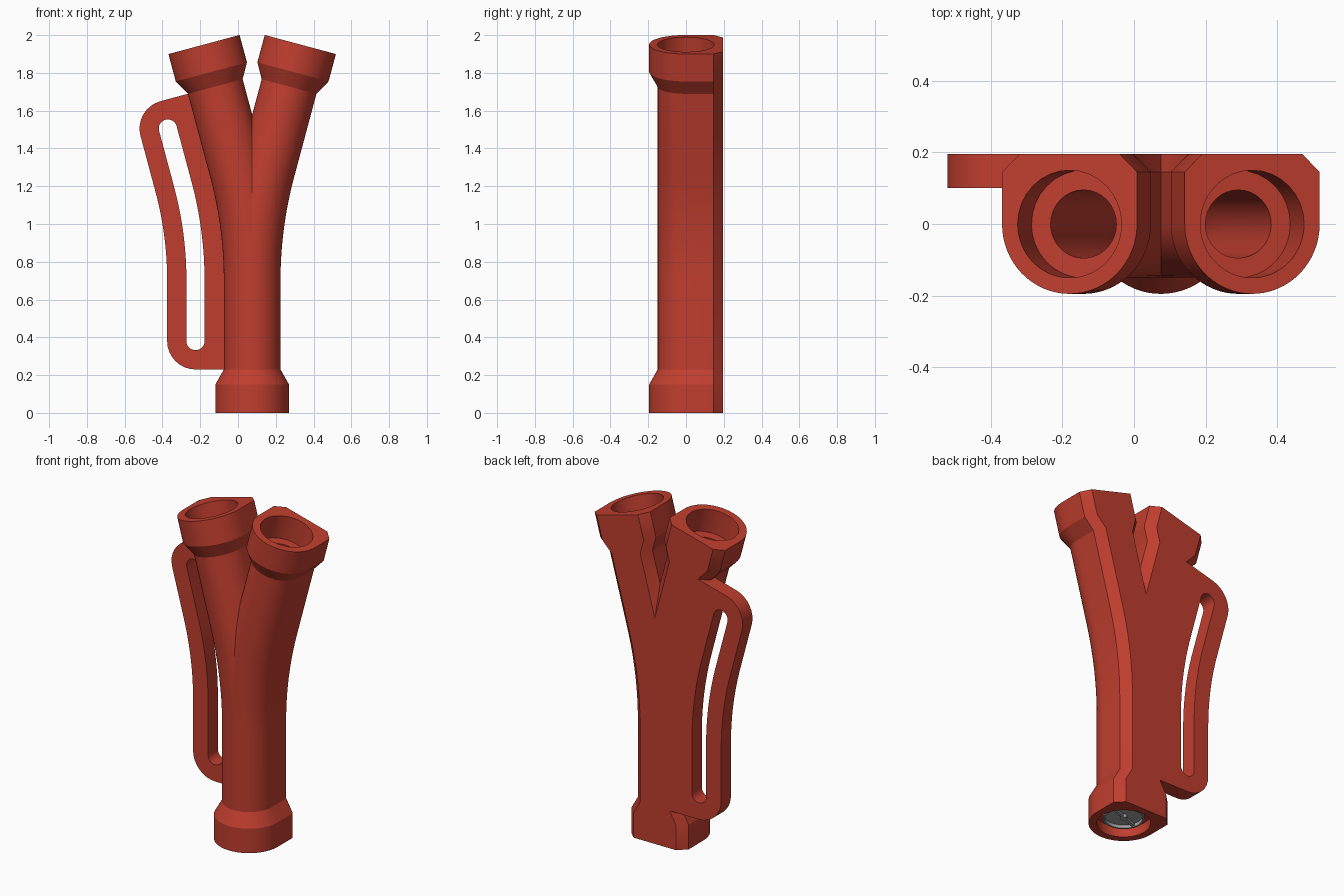
import bpy, bmesh, math
from mathutils import Vector, Matrix

if "Cube" in bpy.data.objects:
    bpy.data.objects.remove(bpy.data.objects["Cube"])

CX, S0, R, TILT = 0.075, 0.70, 2.27, math.radians(15)
S1 = S0 + R * TILT            # end of the bend
L = S1 + 0.686                # total branch length
BACK, CH = 0.195, 0.05        # flat back plane and its chamfer


def material(name, col):
    m = bpy.data.materials.new(name)
    m.diffuse_color = (*col, 1)
    m.use_nodes = True
    m.node_tree.nodes["Principled BSDF"].inputs["Base Color"].default_value = m.diffuse_color
    return m


RED = material("red plastic", (0.527, 0.048, 0.028))
GREY = material("grey metal", (0.36, 0.36, 0.36))


def on_branch(s, u, y):
    """Point at length s along the left branch axis, sideways offset u, depth y."""
    a = min(max((s - S0) / R, 0), TILT)
    x, z = CX - R * (1 - math.cos(a)), min(s, S0) + R * math.sin(a)
    if s > S1:
        x -= (s - S1) * math.sin(a)
        z += (s - S1) * math.cos(a)
    return Vector((x + u * math.cos(a), y, z + u * math.sin(a)))


def finish(bm, name, mat, smooth=True):
    bmesh.ops.recalc_face_normals(bm, faces=bm.faces)
    me = bpy.data.meshes.new(name)
    bm.to_mesh(me)
    bm.free()
    ob = bpy.data.objects.new(name, me)
    bpy.context.collection.objects.link(ob)
    me.materials.append(mat)
    if smooth:
        bpy.ops.object.select_all(action='DESELECT')
        ob.select_set(True)
        bpy.context.view_layer.objects.active = ob
        bpy.ops.object.shade_smooth_by_angle(angle=math.radians(25))
    return ob


def loft(bm, rings, closed):
    """Join matching point rings with quads."""
    vs = [[bm.verts.new(p) for p in r] for r in rings]
    n = len(vs[0])
    for i in range(len(vs) if closed else len(vs) - 1):
        a, b = vs[i], vs[(i + 1) % len(vs)]
        for j in range(n):
            k = (j + 1) % n
            bm.faces.new((a[j], a[k], b[k], b[j]))


def front_arc(r):
    return [(-r * math.cos(math.pi * i / 32), -r * math.sin(math.pi * i / 32)) for i in range(33)]


def d_section(r):
    """Round front, flat chamfered back."""
    f = r - CH
    back = [(r, BACK - CH)] + [(f - 2 * f * i / 12, BACK) for i in range(13)] + [(-r, BACK - CH)]
    return front_arc(r) + back


def round_section(r):
    return front_arc(r) + [(r * math.cos(math.pi * i / 16), r * math.sin(math.pi * i / 16))
                           for i in range(1, 16)]


# Forked pipe: outer skin, end sockets and bore in one closed sweep
bend = [S0 + (S1 - S0) * i / 16 for i in range(17)]
outer = [(0, .195), (.15, .195), (.23, .15)] + [(s, .15) for s in bend] + \
        [(L - .23, .15), (L - .15, .195), (L, .195)]
inner = [(L, .15), (L - .15, .15), (L - .15, .095)] + [(s, .095) for s in reversed(bend)] + \
        [(.15, .095), (.06, .115), (.06, .15), (0, .15)]
rings = [[on_branch(s, u, y) for u, y in d_section(r)] for s, r in outer]
rings += [[on_branch(s, u, y) for u, y in round_section(r)] for s, r in inner]
bm = bmesh.new()
loft(bm, rings, True)
# keep the left half and mirror it for the right branch
bmesh.ops.bisect_plane(bm, geom=bm.verts[:] + bm.edges[:] + bm.faces[:], dist=1e-5,
                       plane_co=(CX, 0, 0), plane_no=(1, 0, 0), clear_outer=True)
dup = bmesh.ops.duplicate(bm, geom=bm.verts[:] + bm.edges[:] + bm.faces[:])["geom"]
for v in [g for g in dup if isinstance(g, bmesh.types.BMVert)]:
    v.co.x = 2 * CX - v.co.x
bmesh.ops.reverse_faces(bm, faces=[g for g in dup if isinstance(g, bmesh.types.BMFace)])
bmesh.ops.remove_doubles(bm, verts=bm.verts[:], dist=1e-4)
finish(bm, "forked_pipe", RED)

# Slotted side handle following the bend of the left branch
EDGE, SLOT, REACH, UC = 0.15, 0.048, 0.20, -0.30
loop = [(0.38, math.pi + math.pi * i / 16) for i in range(17)]
side = [0.55] + bend + [L - .5]
loop += [(s, 0.0) for s in side]
loop += [(L - 0.38, math.pi * i / 16) for i in range(17)]
loop += [(s, math.pi) for s in reversed(side)]
hole, rim = [], []
for s, a in loop:
    c, d = math.cos(a), math.sin(a)
    hole.append((s + SLOT * d, UC + SLOT * c))
    if c > 1e-6:                       # square corners where it meets the pipe
        m = max(abs(c), abs(d))
        rim.append((s + EDGE * d / m, UC + REACH * c / m))
    else:
        rim.append((s + EDGE * d, UC + EDGE * c))
bm = bmesh.new()
loft(bm, [[on_branch(s, u, y) for s, u in pts]
          for pts, y in ((rim, .10), (rim, BACK), (hole, BACK), (hole, .10))], True)
finish(bm, "side_handle", RED)


# Grey valve in the bottom socket: plate, thin rim, hub and crossbar
def cylinder(name, r, z0, z1):
    b = bmesh.new()
    bmesh.ops.create_cone(b, cap_ends=True, segments=32, radius1=r, radius2=r, depth=z1 - z0,
                          matrix=Matrix.Translation((CX, 0, (z0 + z1) / 2)))
    return finish(b, name, GREY)


cylinder("valve_plate", 0.115, 0.05, 0.065)
cylinder("valve_hub", 0.02, 0.03, 0.052)
bm = bmesh.new()
loft(bm, [[Vector((CX + u, y, z)) for u, y in round_section(r)]
          for r, z in ((.115, .03), (.115, .052), (.105, .052), (.105, .03))], True)
finish(bm, "valve_rim", GREY)
bm = bmesh.new()
bmesh.ops.create_cube(bm, size=1, matrix=Matrix.Translation((CX, 0, .043)) @
                      Matrix.Rotation(math.radians(20), 4, 'Z') @
                      Matrix.Diagonal((.215, .016, .018, 1)))
finish(bm, "valve_crossbar", GREY, smooth=False)
